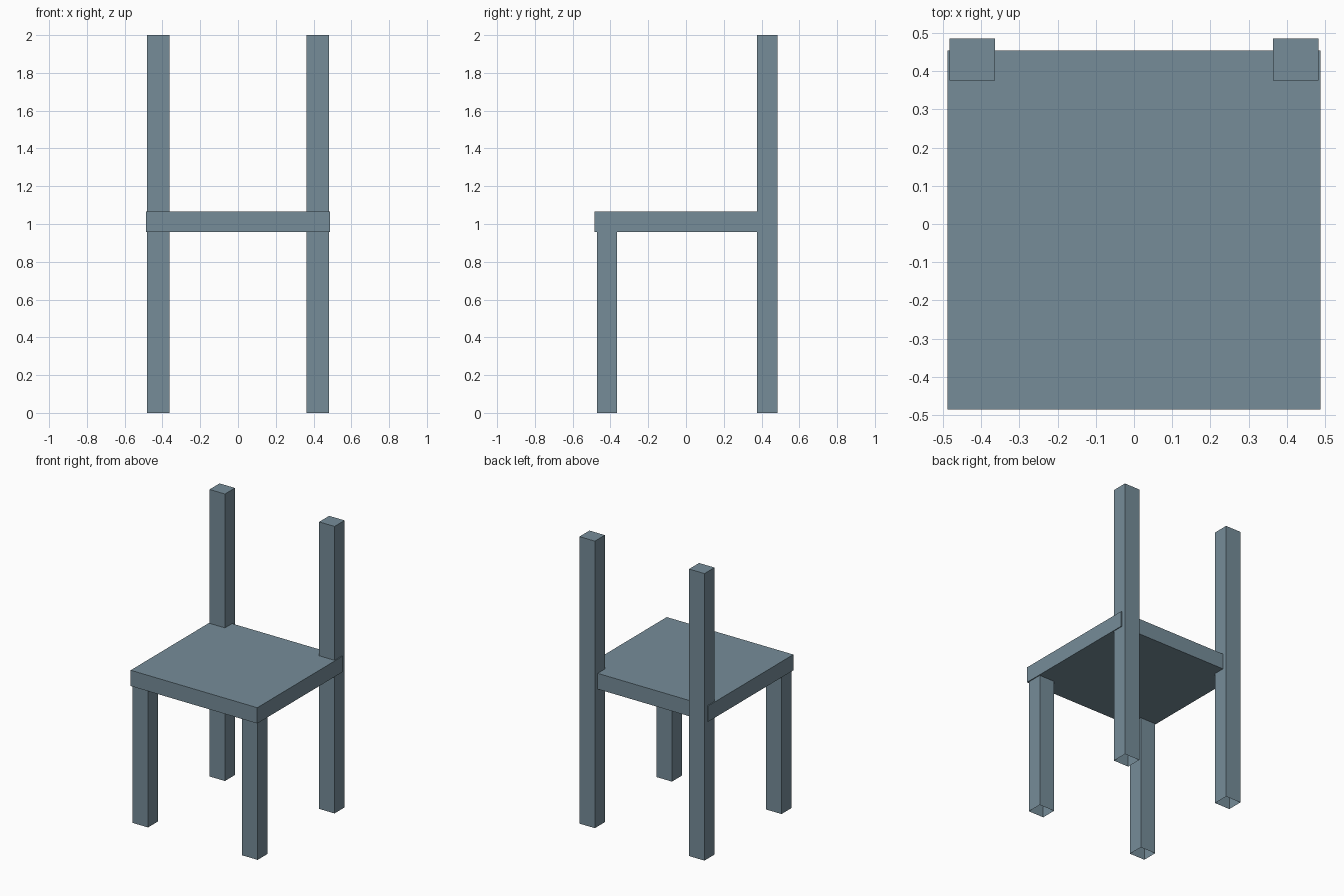
import bpy
import bmesh
from mathutils import Vector

default = bpy.data.objects.get("Cube")
if default:
    bpy.data.objects.remove(default, do_unlink=True)

# Single slate-blue paint
paint = bpy.data.materials.new("slate_blue")
paint.use_nodes = True
colour = (0.18, 0.265, 0.318, 1)
paint.diffuse_color = colour
paint.node_tree.nodes["Principled BSDF"].inputs["Base Color"].default_value = colour


def box(name, low, high, open_bottom=False):
    low, high = Vector(low), Vector(high)
    size, centre = high - low, (low + high) / 2
    bm = bmesh.new()
    bmesh.ops.create_cube(bm, size=1)
    for v in bm.verts:
        v.co = Vector(a * b for a, b in zip(v.co, size)) + centre
    if open_bottom:
        bm.normal_update()
        under = [f for f in bm.faces if f.normal.z < -0.9]
        bmesh.ops.delete(bm, geom=under, context="FACES_ONLY")
    mesh = bpy.data.meshes.new(name)
    bm.to_mesh(mesh)
    bm.free()
    mesh.materials.append(paint)
    obj = bpy.data.objects.new(name, mesh)
    bpy.context.collection.objects.link(obj)
    return obj


# Seat slab, slightly wider than the legs
box("seat", (-0.488, -0.485, 0.957), (0.488, 0.454, 1.067))

# Front legs end under the seat; rear posts rise past it. All are open underneath.
inner, outer = 0.363, 0.482
for side, x0, x1 in (("left", inner, outer), ("right", -outer, -inner)):
    box(side + "_front_leg", (x0, -0.472, 0), (x1, -0.364, 0.957), True)
    box(side + "_rear_post", (x0, 0.375, 0), (x1, 0.485, 2), True)
